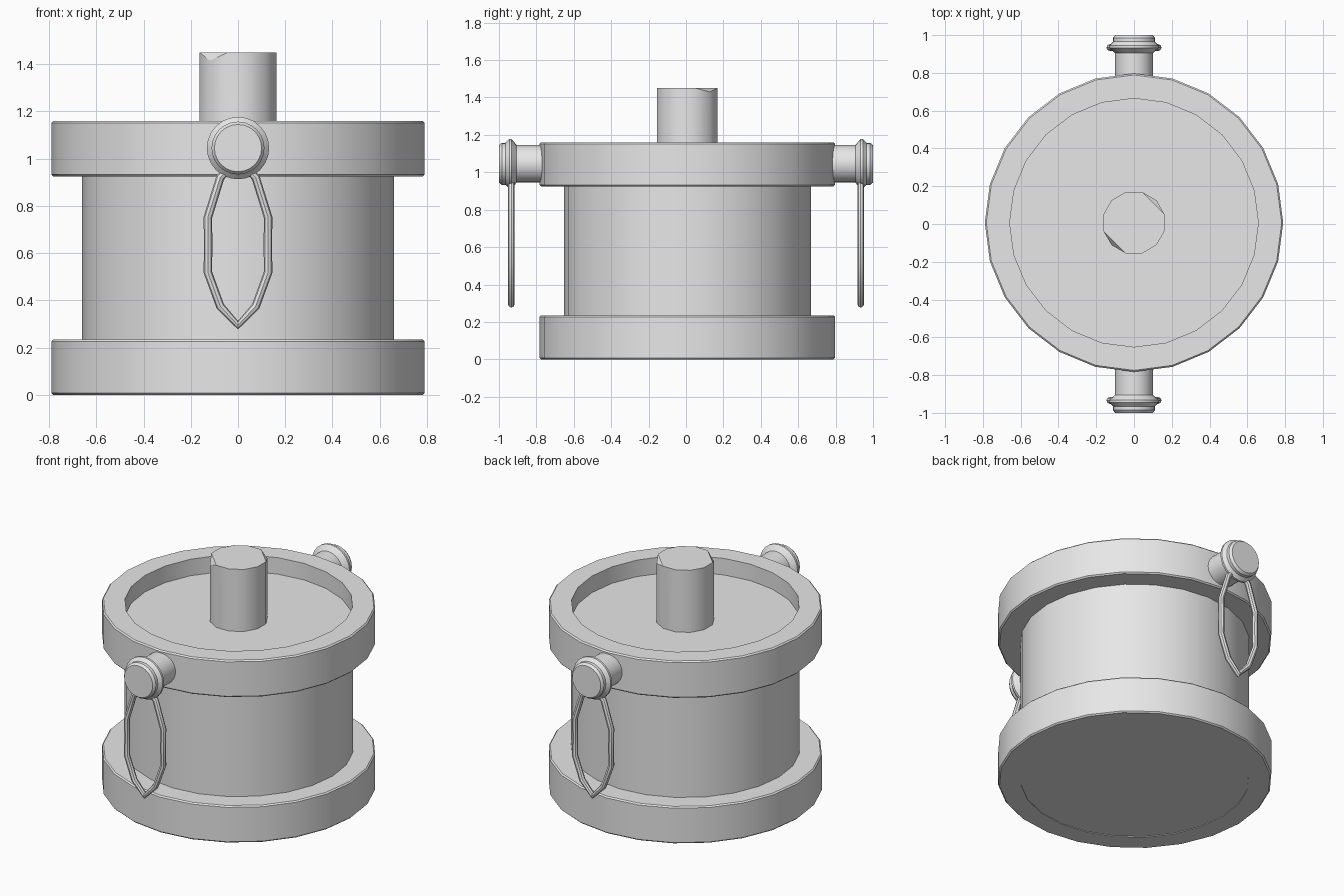
import bpy
import bmesh
from math import radians, cos, sin, tau
from mathutils import Matrix

cube = bpy.data.objects.get("Cube")
if cube:
    bpy.data.objects.remove(cube, do_unlink=True)

grey = bpy.data.materials.new("light grey")
grey.use_nodes = True
grey.diffuse_color = (0.8, 0.8, 0.8, 1)
grey.node_tree.nodes["Principled BSDF"].inputs["Base Color"].default_value = (0.8, 0.8, 0.8, 1)

CENTRE_Y = 0.007


def finish(obj):
    """Give the object its material and smooth shading with sharp edges."""
    bpy.ops.object.select_all(action='DESELECT')
    obj.select_set(True)
    bpy.context.view_layer.objects.active = obj
    obj.data.materials.clear()
    obj.data.materials.append(grey)
    bpy.ops.object.shade_smooth_by_angle(angle=radians(35))
    return obj


def lathe(name, profile, sides, ring=False, turn=0.0, matrix=Matrix(), edit=None):
    """Spin (radius, height) points around z; ring closes the profile, else ends are capped."""
    bm = bmesh.new()
    loops = [[bm.verts.new((r * cos(turn + tau * i / sides), r * sin(turn + tau * i / sides), z))
              for i in range(sides)] for r, z in profile]
    pairs = list(zip(loops, loops[1:]))
    if ring:
        pairs.append((loops[-1], loops[0]))
    else:
        bm.faces.new(loops[0][::-1])
        bm.faces.new(loops[-1])
    for low, high in pairs:
        for i in range(sides):
            j = (i + 1) % sides
            bm.faces.new((low[i], low[j], high[j], high[i]))
    if edit:
        edit(bm, loops)
    bmesh.ops.recalc_face_normals(bm, faces=bm.faces)
    bm.transform(matrix)
    mesh = bpy.data.meshes.new(name)
    bm.to_mesh(mesh)
    bm.free()
    obj = bpy.data.objects.new(name, mesh)
    bpy.context.collection.objects.link(obj)
    return finish(obj)


centre = Matrix.Translation((0, CENTRE_Y, 0))

# Drum body, recessed a little below the upper rim
lathe("drum_body", [(0.66, 0.004), (0.66, 1.055)], 24, matrix=centre)

# Lower and upper rims with softened edges
for name, low, high in (("lower_rim", 0.0, 0.235), ("upper_rim", 0.925, 1.16)):
    b = 0.008
    profile = [(0.658, low), (0.79 - b, low), (0.79, low + b),
               (0.79, high - b), (0.79 - b, high), (0.658, high)]
    lathe(name, profile, 24, ring=True, matrix=centre)


# Centre shaft with two chipped top corners
def chip_corners(bm, loops):
    top = loops[-1]
    lid = next(f for f in bm.faces if set(f.verts) == set(top))
    bm.faces.remove(lid)
    for corner, drop in ((1, 0.02), (7, 0.035)):
        top[corner].co.z -= drop
        bm.faces.new((top[corner - 1], top[corner], top[corner + 1]))
    bm.faces.new([v for i, v in enumerate(top) if i not in (1, 7)])


lathe("centre_shaft", [(0.168, 1.04), (0.168, 1.45)], 12, turn=radians(15),
      matrix=centre, edit=chip_corners)

# Side pins with flange and cap, each holding a hanging loop
PIN_Z = 1.045
pin_profile = [(0.1, 0.7), (0.1, 0.905), (0.132, 0.932), (0.132, 0.945),
               (0.112, 0.965), (0.112, 0.985), (0.1, 1.0)]
half_loop = [(0.075, 0.375), (0.128, 0.52), (0.126, 0.635), (0.128, 0.75), (0.075, 0.92)]
loop_path = [(0, 0.295)] + half_loop + [(0, 1.0)] + [(-x, z) for x, z in reversed(half_loop)]

for side, sign in (("front", -1), ("back", 1)):
    place = Matrix.Translation((0, 0, PIN_Z)) @ Matrix.Rotation(radians(-90 * sign), 4, 'X')
    lathe(side + "_pin", pin_profile, 24, matrix=place)

    curve = bpy.data.curves.new(side + "_loop", 'CURVE')
    curve.dimensions = '3D'
    curve.bevel_depth = 0.018
    curve.bevel_resolution = 2
    spline = curve.splines.new('POLY')
    spline.points.add(len(loop_path) - 1)
    for point, (x, z) in zip(spline.points, loop_path):
        point.co = (x, sign * 0.934, z, 1)
    spline.use_cyclic_u = True
    loop = bpy.data.objects.new(side + "_loop", curve)
    bpy.context.collection.objects.link(loop)
    bpy.ops.object.select_all(action='DESELECT')
    loop.select_set(True)
    bpy.context.view_layer.objects.active = loop
    bpy.ops.object.convert(target='MESH')
    finish(bpy.context.view_layer.objects.active)
